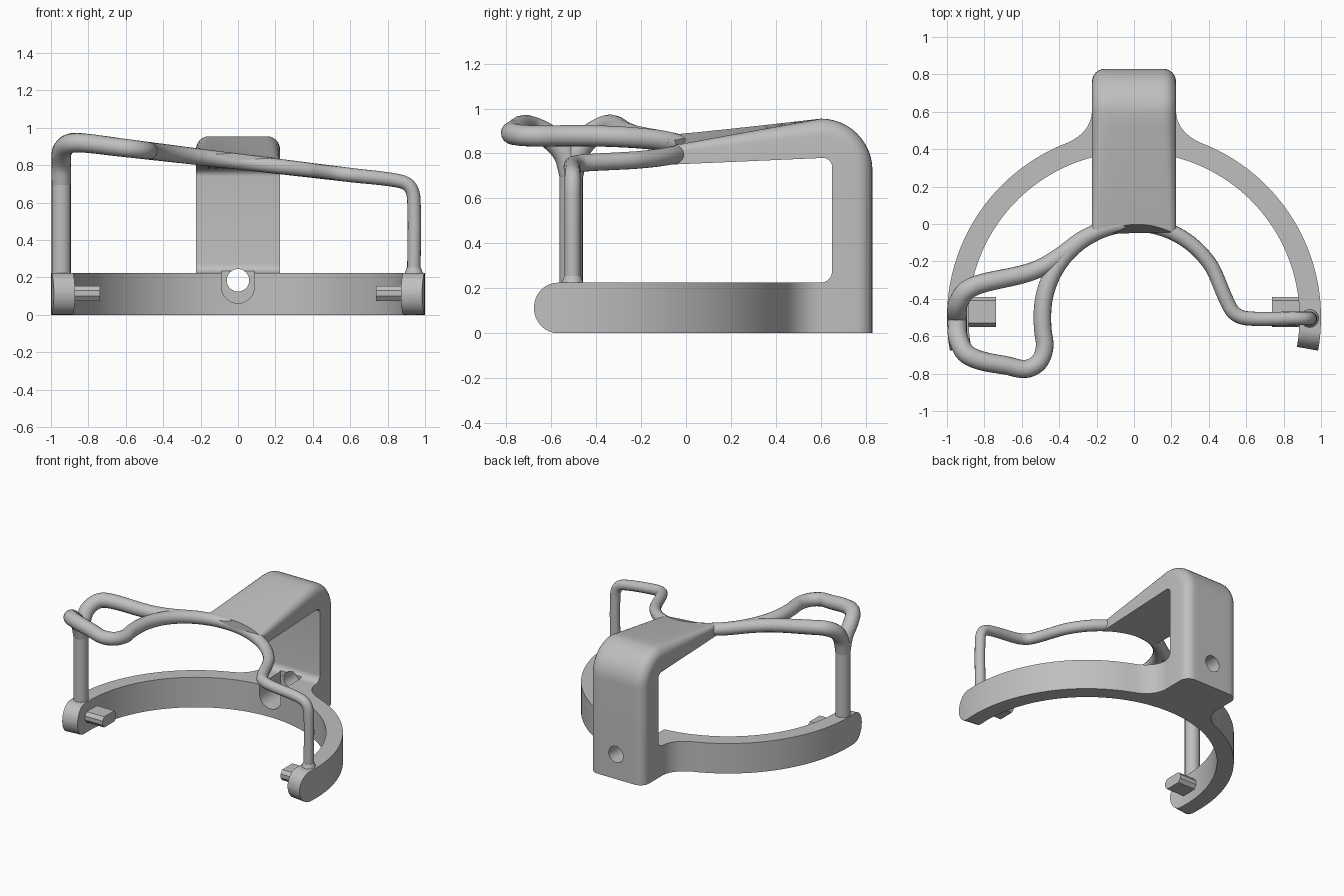
import bpy, bmesh, math
from mathutils import Vector, Matrix

if "Cube" in bpy.data.objects:
    bpy.data.objects.remove(bpy.data.objects["Cube"])

CY = -0.5          # centre of the base ring in y
W = 0.225          # half width of the rear strut
RAIL_R, RAIL_CY = 0.49, -0.49

grey = bpy.data.materials.new("plain grey")
grey.diffuse_color = (0.52, 0.52, 0.52, 1)
grey.use_nodes = True
grey.node_tree.nodes["Principled BSDF"].inputs["Base Color"].default_value = grey.diffuse_color


def activate(ob):
    bpy.ops.object.select_all(action='DESELECT')
    ob.select_set(True)
    bpy.context.view_layer.objects.active = ob


def finish(name, bm, angle=35):
    bmesh.ops.recalc_face_normals(bm, faces=bm.faces)
    me = bpy.data.meshes.new(name)
    bm.to_mesh(me)
    bm.free()
    ob = bpy.data.objects.new(name, me)
    bpy.context.collection.objects.link(ob)
    me.materials.append(grey)
    activate(ob)
    bpy.ops.object.shade_smooth_by_angle(angle=math.radians(angle))
    return ob


def loft(name, sections):
    """Skin closed cross-sections of equal point count and cap both ends."""
    bm = bmesh.new()
    rings = [[bm.verts.new(p) for p in s] for s in sections]
    n = len(rings[0])
    for a, b in zip(rings, rings[1:]):
        for i in range(n):
            j = (i + 1) % n
            bm.faces.new((a[i], a[j], b[j], b[i]))
    bm.faces.new(rings[0])
    bm.faces.new(rings[-1])
    return finish(name, bm)


def cylinder_y(name, r, z, y0, y1):
    bm = bmesh.new()
    m = Matrix.Translation((0, (y0 + y1) / 2, z)) @ Matrix.Rotation(math.pi / 2, 4, 'X')
    bmesh.ops.create_cone(bm, cap_ends=True, segments=40, radius1=r, radius2=r,
                          depth=y1 - y0, matrix=m)
    return finish(name, bm)


def cut(ob, cutters):
    for c in cutters:
        mod = ob.modifiers.new("cut", 'BOOLEAN')
        mod.operation, mod.object = 'DIFFERENCE', c
        activate(ob)
        bpy.ops.object.modifier_apply(modifier=mod.name)
    bpy.ops.object.shade_smooth_by_angle(angle=math.radians(35))


def plane_z(x):
    return 0.82 - 0.12 * x


def rod_radius(x):
    return 0.042 - 0.011 * x if x < 0 else 0.042 - 0.0065 * x


def tube(name, pts, steps=6):
    """Smooth rod through points; a missing z lies on the tilted rail plane."""
    p = [Vector(q) if len(q) == 3 else Vector((q[0], q[1], plane_z(q[0]))) for q in pts]
    path = []
    for i in range(len(p) - 1):
        a, b = p[i], p[i + 1]
        d = (b - a).length
        # tangents limited to segment length
        ta = (b - p[i - 1]).normalized() * d if i else b - a
        tb = (p[i + 2] - a).normalized() * d if i + 2 < len(p) else b - a
        for k in range(steps):
            t = k / steps
            path.append(a * (2*t**3 - 3*t*t + 1) + ta * (t**3 - 2*t*t + t)
                        + b * (3*t*t - 2*t**3) + tb * (t**3 - t*t))
    path.append(p[-1])
    cu = bpy.data.curves.new(name, 'CURVE')
    cu.dimensions = '3D'
    cu.bevel_depth, cu.bevel_resolution, cu.use_fill_caps = 1.0, 6, True
    sp = cu.splines.new('POLY')
    sp.points.add(len(path) - 1)
    for v, q in zip(sp.points, path):
        v.co = (*q, 1)
        v.radius = rod_radius(q.x)
    ob = bpy.data.objects.new(name, cu)
    bpy.context.collection.objects.link(ob)
    cu.materials.append(grey)
    activate(ob)
    bpy.ops.object.convert(target='MESH')
    bpy.ops.object.shade_smooth_by_angle(angle=math.radians(50))
    return ob


def polar(r, deg):
    a = math.radians(deg)
    return Vector((r * math.cos(a), CY + r * math.sin(a)))


# Base ring: round-nosed ends, flaring into the block under the strut
R, RI, H = 1.0, 0.885, 0.225
half = []
for k in range(9):                       # rounded nose
    u = 1 - (1 - math.cos(k / 8 * math.pi / 2))
    h = max(0.004, H / 2 * math.sqrt(1 - u * u))
    a = -4 - 6.2 * u
    half.append((polar(R, a), polar(RI, a), H / 2 - h, H / 2 + h))
for k in range(1, 25):
    a = -4 + 71 * k / 24
    half.append((polar(R, a), polar(RI, a), 0, H))
p0, p1, p2 = polar(R, 67), Vector((0.235, 0.475)), Vector((W, 0.595))
for k in range(1, 9):                    # fillet to the block
    t = k / 8
    half.append((p0 * (1-t)**2 + p1 * 2*t*(1-t) + p2 * t*t, polar(RI, 67 + 8.2 * t), 0, H))
half.append((Vector((W, 0.61)), polar(RI, 75.3), 0, H))
for k in range(1, 7):
    a = 75.3 + 14.7 * k / 6
    q = polar(RI, a)
    half.append((Vector((W * (1 - k / 6), 0.61)), q, 0, H))
flip = lambda v: Vector((-v.x, v.y))
full = half + [(flip(o), flip(i), a, b) for o, i, a, b in reversed(half[:-1])]
base = loft("base_ring", [[(*o, a), (*i, a), (*i, b), (*o, b)] for o, i, a, b in full])

# Rear strut: upright post turning into a forward arm that twists to the rail
def strut_section(o, i, r, t=0.0):
    o, i = Vector(o), Vector(i)
    L = (o - i).length
    prof = [(-W + 2 * W * k / 10, 0) for k in range(11)]
    prof += [(W - r + r * math.cos(a), L - r + r * math.sin(a))
             for a in [k * math.pi / 12 for k in range(7)]]
    prof += [((W - r) * (1 - 2 * k / 10), L) for k in range(1, 10)]
    prof += [(-W + r - r * math.sin(a), L - r + r * math.cos(a))
             for a in [k * math.pi / 12 for k in range(7)]]
    out = []
    for x, s in prof:
        y, z = i + (o - i) * (s / L)
        end = RAIL_CY + math.sqrt(RAIL_R**2 - x * x)
        out.append((x, y * (1 - t) + end * t, z - 0.12 * x * t))
    return out


secs = [strut_section((0.83, z), (0.60, z), 0.07) for z in (0, 0.225)]
for k in range(1, 7):
    a = k * math.pi / 12
    z = 0.275 - 0.05 * math.cos(a)
    secs.append(strut_section((0.83, z), (0.60 + 0.05 * math.sin(a), z), 0.07))
for k in range(13):
    a = k * math.pi / 24
    c, s = math.cos(a), math.sin(a)
    secs.append(strut_section((0.60 + 0.23 * c, 0.725 + 0.23 * s),
                              (0.61 + 0.04 * c, 0.74 + 0.04 * s), 0.07))
for k in range(1, 9):
    t = k / 8
    secs.append(strut_section((0.60, 0.955 - 0.093 * t), (0.61, 0.78 - 0.002 * t),
                              0.07 - 0.04 * t, t))
strut = loft("rear_strut", secs)

# Round hole through the post and open recess in the inner wall
hole = cylinder_y("hole_cutter", 0.06, 0.185, 0.2, 1.0)
recess = cylinder_y("recess_cutter", 0.088, 0.15, 0.2, 0.63)
bm = bmesh.new()
bmesh.ops.create_cube(bm, size=1, matrix=Matrix.Translation((0, 0.415, 0.2))
                      @ Matrix.Diagonal((0.174, 0.426, 0.1, 1)))
slot = finish("slot_cutter", bm)
cut(base, [hole, recess, slot])
cut(strut, [hole, recess, slot])
for c in (hole, recess, slot):
    bpy.data.objects.remove(c)

# Main rail: left loop, central arc, right S-bend and right upright
arc = [(RAIL_R * math.cos(math.radians(a)), RAIL_CY + RAIL_R * math.sin(math.radians(a)))
       for a in range(180, 20, -10)]
tube("main_rail",
     [(-0.945, -0.51, 0.70), (-0.945, -0.54, 0.80), (-0.94, -0.61, 0.875),
      (-0.90, -0.69, 0.915), (-0.82, -0.73), (-0.68, -0.757), (-0.58, -0.775),
      (-0.51, -0.74), (-0.478, -0.66), (-0.487, -0.57)] + arc +
     [(0.5, -0.42), (0.54, -0.48), (0.61, -0.505), (0.85, -0.505),
      (0.915, -0.505, 0.69), (0.94, -0.505, 0.62), (0.94, -0.505, 0.2)])

# Outer branch of the left loop and left upright
tube("left_branch",
     [(-0.2, -0.043), (-0.28, -0.085), (-0.4, -0.175), (-0.5, -0.235), (-0.6, -0.27),
      (-0.82, -0.32), (-0.90, -0.36, 0.917), (-0.942, -0.43, 0.875),
      (-0.945, -0.485, 0.8), (-0.945, -0.51, 0.70)])
tube("left_upright", [(-0.945, -0.51, 0.2), (-0.945, -0.51, 0.78)])

# Collar at the foot of the right upright
bm = bmesh.new()
bmesh.ops.create_cone(bm, cap_ends=True, segments=24, radius1=0.05, radius2=0.037,
                      depth=0.035, matrix=Matrix.Translation((0.94, -0.505, 0.237)))
finish("right_collar", bm)

# Inward pegs: flat bars with chamfered edges
for side, name in ((-1, "left_peg"), (1, "right_peg")):
    prof = [(-0.08, -0.015), (-0.06, -0.04), (0.06, -0.04), (0.08, -0.015),
            (0.08, 0.015), (0.06, 0.04), (-0.06, 0.04), (-0.08, 0.015)]
    loft(name, [[(side * x, -0.47 + y, 0.115 + z) for y, z in prof] for x in (0.738, 0.93)])
